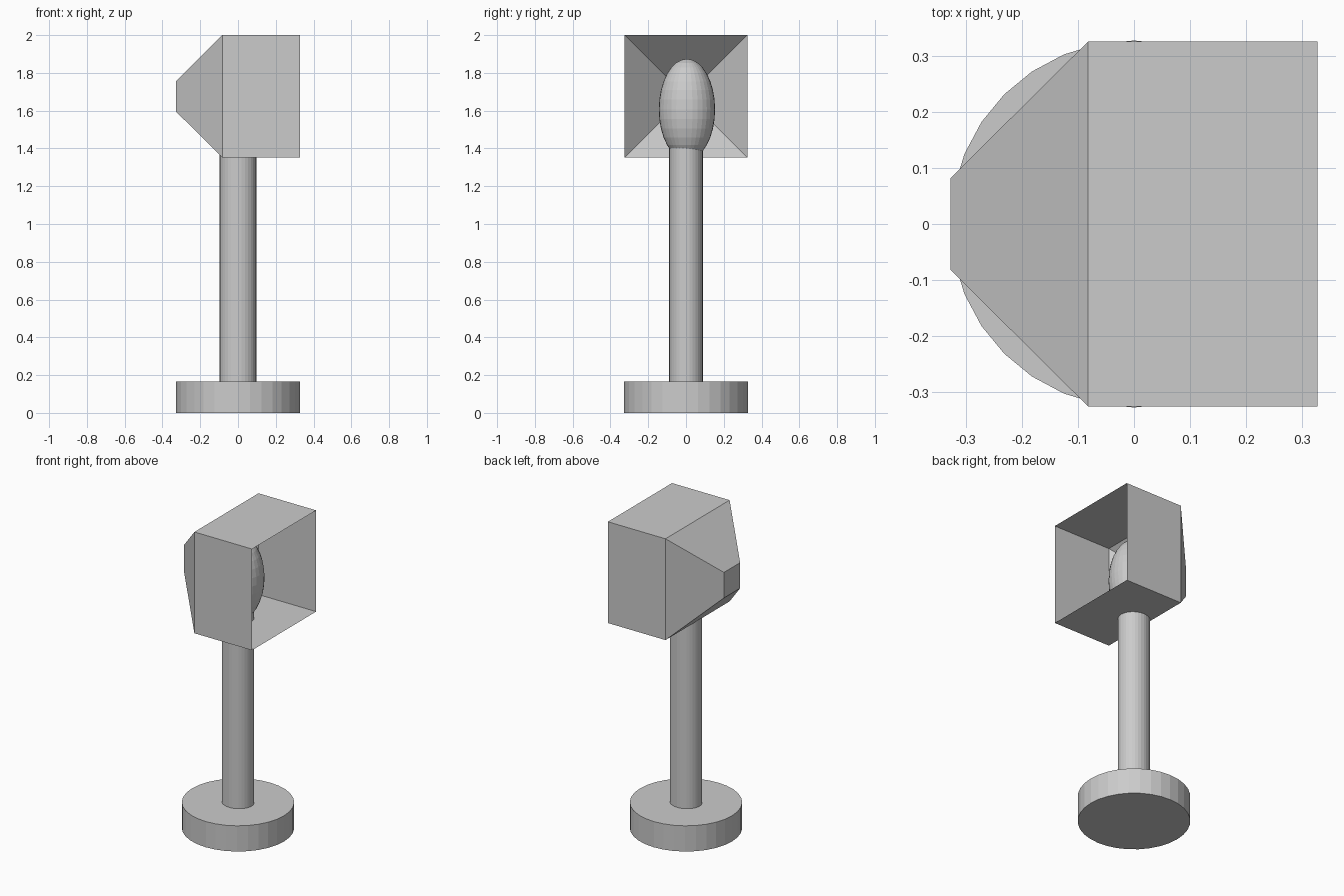
import bpy, bmesh
from mathutils import Vector

if "Cube" in bpy.data.objects:
    bpy.data.objects.remove(bpy.data.objects["Cube"])


def cylinder(name, rx, ry, z0, z1, sides=32):
    bpy.ops.mesh.primitive_cylinder_add(vertices=sides, radius=1, depth=1,
                                        location=(0, 0, (z0 + z1) / 2))
    obj = bpy.context.object
    obj.name = name
    obj.scale = (rx, ry, z1 - z0)
    return obj


# Round foot and slightly oval pole
cylinder("base", 0.327, 0.327, 0.0, 0.165)
cylinder("pole", 0.097, 0.089, 0.165, 1.42)

# Egg-shaped bulb, seated in the top of the pole
bpy.ops.mesh.primitive_uv_sphere_add(segments=32, ring_count=16, radius=1,
                                     location=(0.003, 0.005, 1.607))
bulb = bpy.context.object
bulb.name = "bulb"
bulb.scale = (0.149, 0.149, 0.267)

# Lamp hood: thin square shell, open at +x, tapering to a small closed end at -x
bm = bmesh.new()
centre_z = 1.676
rings = []
for x, half in ((0.327, 0.325), (-0.082, 0.325), (-0.327, 0.082)):
    rings.append([bm.verts.new(Vector((x, sy * half, centre_z + sz * half)))
                  for sy, sz in ((-1, -1), (1, -1), (1, 1), (-1, 1))])
for a, b in zip(rings, rings[1:]):
    for i in range(4):
        j = (i + 1) % 4
        bm.faces.new((a[i], a[j], b[j], b[i]))
bm.faces.new(rings[-1])
bmesh.ops.recalc_face_normals(bm, faces=bm.faces)
mesh = bpy.data.meshes.new("lamp_hood")
bm.to_mesh(mesh)
bm.free()
bpy.context.collection.objects.link(bpy.data.objects.new("lamp_hood", mesh))
